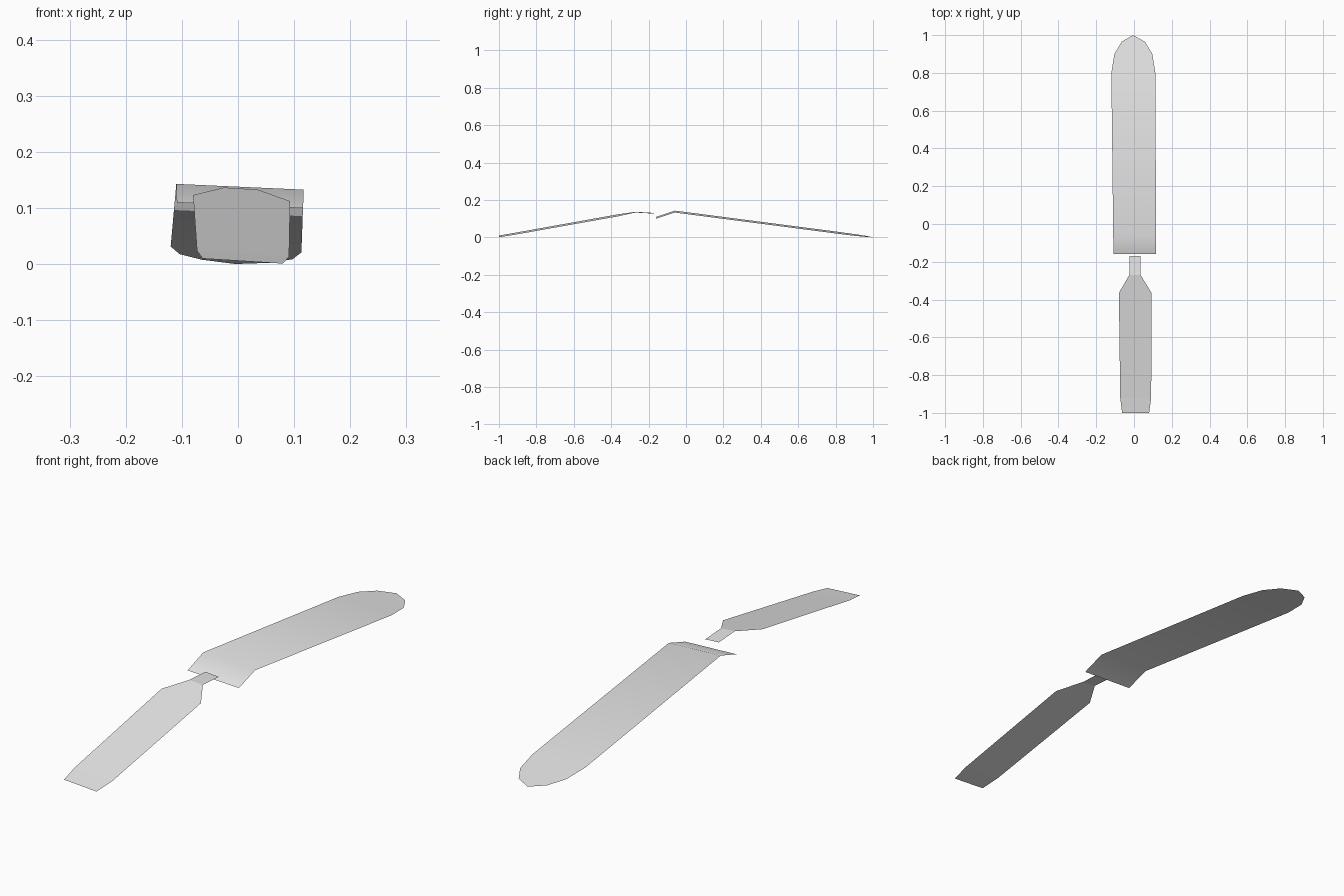
import bpy
import bmesh

cube = bpy.data.objects.get("Cube")
if cube:
    bpy.data.objects.remove(cube, do_unlink=True)

grey = bpy.data.materials.new("light grey")
grey.use_nodes = True
colour = (0.8, 0.8, 0.8, 1)
grey.diffuse_color = colour
grey.node_tree.nodes["Principled BSDF"].inputs["Base Color"].default_value = colour


def blade(name, stations, roll, smooth):
    """Thin sheet lofted through rows of (y, left x, right x, centre z)."""
    bm = bmesh.new()
    rows = []
    for y, x0, x1, z in stations:
        xs = [x0] if x0 == x1 else [x0, x1]
        rows.append([bm.verts.new((x, y, z + roll * x)) for x in xs])
    for a, b in zip(rows, rows[1:]):
        bm.faces.new(a + b[::-1])
    for face in bm.faces:
        face.normal_update()
        if face.normal.z < 0:
            face.normal_flip()
        face.smooth = smooth
    mesh = bpy.data.meshes.new(name)
    bm.to_mesh(mesh)
    bm.free()
    mesh.materials.append(grey)
    obj = bpy.data.objects.new(name, mesh)
    bpy.context.collection.objects.link(obj)


# Long rounded blade with a folded-down lip at its inner end
blade("rounded_blade", [
    (-0.16, -0.109, 0.116, 0.105),
    (-0.06, -0.11, 0.117, 0.138),
    (0.8, -0.12, 0.113, 0.026),
    (0.9, -0.104, 0.097, 0.013),
    (0.965, -0.065, 0.058, 0.005),
    (1.0, -0.005, -0.005, 0.0),
], -0.045, True)

# Shorter square-ended blade with a narrow neck
blade("necked_blade", [
    (-0.17, -0.025, 0.035, 0.129),
    (-0.27, -0.025, 0.035, 0.135),
    (-0.365, -0.08, 0.093, 0.118),
    (-0.92, -0.073, 0.091, 0.019),
    (-1.0, -0.063, 0.08, 0.006),
], -0.063, False)
